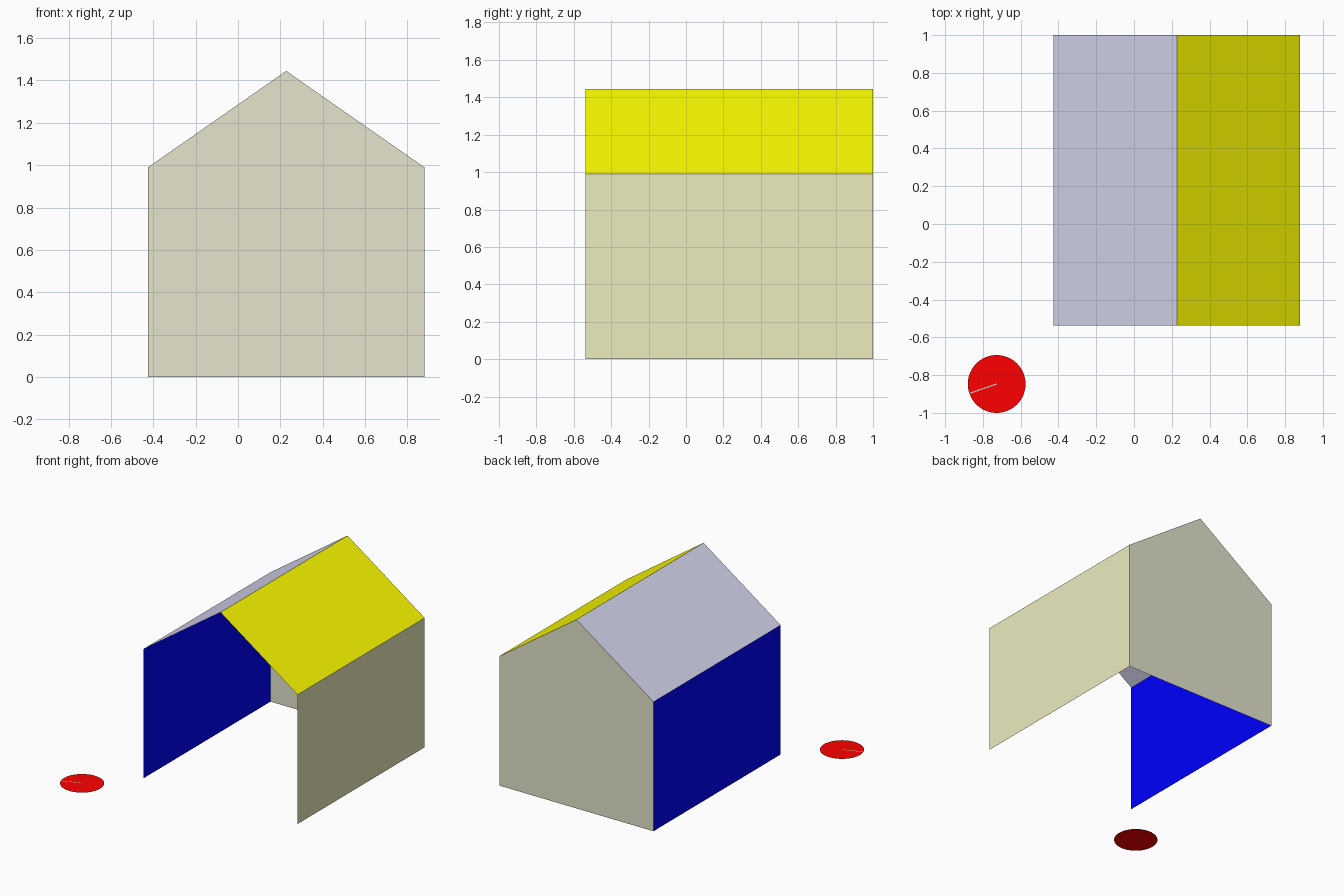
import bpy, bmesh, math
from mathutils import Matrix

if "Cube" in bpy.data.objects:
    bpy.data.objects.remove(bpy.data.objects["Cube"])

# House outline on the grid
X0, X1, XM = -0.425, 0.88, 0.2275
Y0, Y1 = -0.537, 1.0
EAVE, RIDGE = 0.99, 1.445
DISC_C, DISC_R = (-0.727, -0.847), 0.153


def finish(name, bm, color):
    mesh = bpy.data.meshes.new(name)
    bm.to_mesh(mesh)
    bm.free()
    obj = bpy.data.objects.new(name, mesh)
    bpy.context.collection.objects.link(obj)
    mat = bpy.data.materials.new(name + "_paint")
    mat.diffuse_color = (*color, 1)
    mat.use_nodes = True
    mat.node_tree.nodes["Principled BSDF"].inputs["Base Color"].default_value = mat.diffuse_color
    mesh.materials.append(mat)
    return obj


def panel(name, points, color):
    bm = bmesh.new()
    bm.faces.new([bm.verts.new(p) for p in points])
    return finish(name, bm, color)


def slab(name, a, b, color):
    """Sheet running front to back between two (x, z) profile points."""
    (xa, za), (xb, zb) = a, b
    return panel(name, [(xa, Y0, za), (xa, Y1, za), (xb, Y1, zb), (xb, Y0, zb)], color)


# Profile of the house, going round from left foot to right foot
profile = [(X0, 0), (X0, EAVE), (XM, RIDGE), (X1, EAVE), (X1, 0)]
sheets = [
    ("left_wall", (0.0, 0.0, 1.0)),
    ("left_roof", (0.68, 0.68, 0.87)),
    ("right_roof", (1.0, 1.0, 0.0)),
    ("right_wall", (0.84, 0.84, 0.52)),
]
for i, (name, color) in enumerate(sheets):
    slab(name, profile[i + 1], profile[i], color)

# Closed gable at the back; the front and the floor stay open
panel("back_gable", [(x, Y1, z) for x, z in profile], (0.78, 0.78, 0.61))

# Flat red disc on the ground
bm = bmesh.new()
bmesh.ops.create_circle(bm, cap_ends=True, segments=64, radius=DISC_R,
                        matrix=Matrix.Translation((*DISC_C, 0)))
finish("ground_disc", bm, (1.0, 0.0, 0.0))

# Thin pale radius mark on the disc
angle = math.radians(199)
dx, dy = math.cos(angle), math.sin(angle)
w = 0.003
cx, cy = DISC_C
ex, ey = cx + dx * DISC_R, cy + dy * DISC_R
panel("radius_mark", [(cx - dy * w, cy + dx * w, 0.001), (ex - dy * w, ey + dx * w, 0.001),
                      (ex + dy * w, ey - dx * w, 0.001), (cx + dy * w, cy - dx * w, 0.001)],
      (0.75, 0.75, 0.75))
